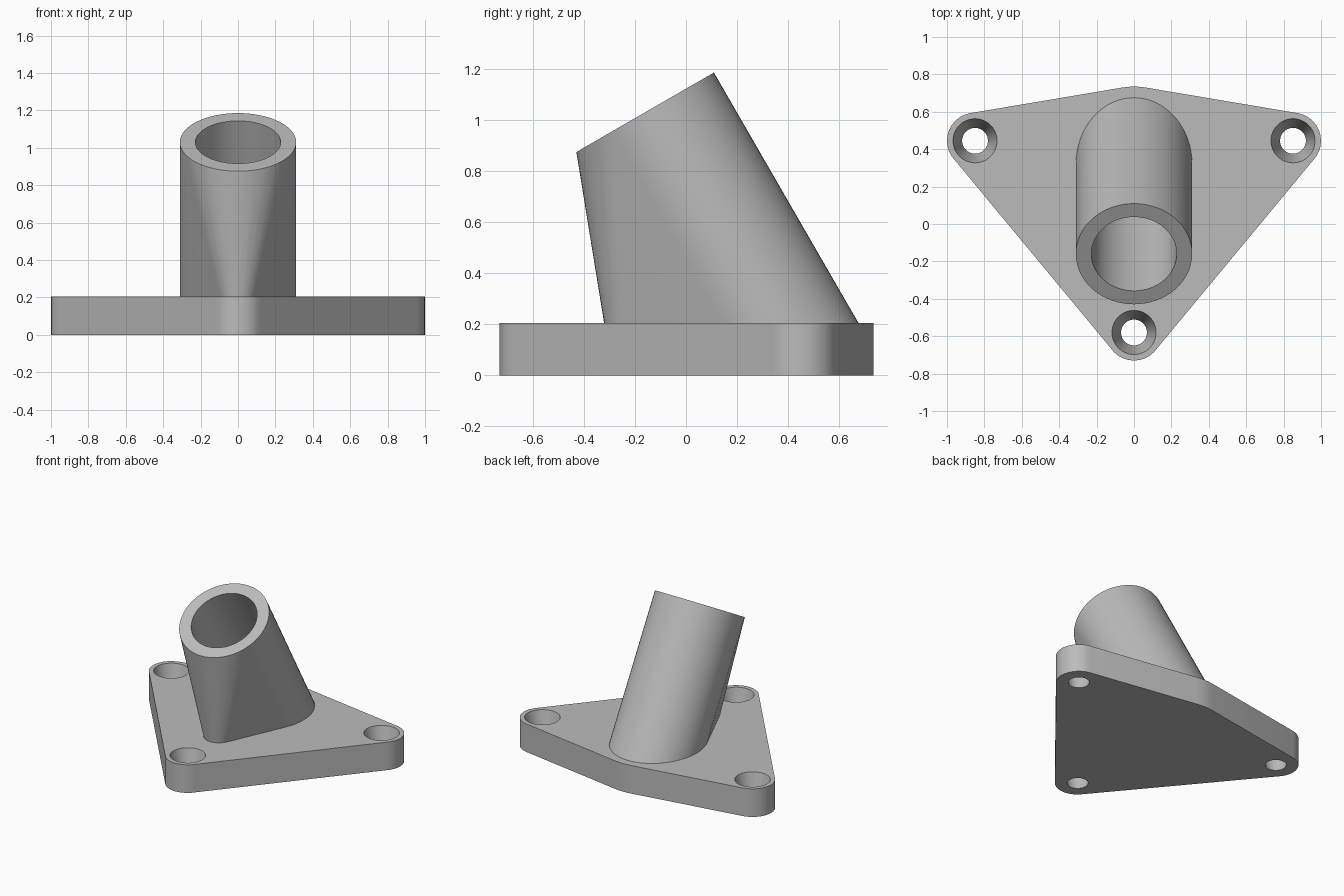
import bpy, bmesh
from math import sin, cos, pi, radians
from mathutils import Vector

cube = bpy.data.objects.get("Cube")
if cube:
    bpy.data.objects.remove(cube, do_unlink=True)

PLATE_TOP = 0.205
TILT = radians(30)
DOWN = Vector((0, sin(TILT), -cos(TILT)))      # socket axis, heading to the plate
MOUTH = Vector((0, -0.16, 1.03))               # centre of the socket opening

grey = bpy.data.materials.new("plain grey")
grey.use_nodes = True
colour = (0.5, 0.5, 0.5, 1)
grey.diffuse_color = colour
grey.node_tree.nodes["Principled BSDF"].inputs["Base Color"].default_value = colour


def ring(x, y, z, r, n=48):
    return [Vector((x + r * cos(2 * pi * i / n), y + r * sin(2 * pi * i / n), z))
            for i in range(n)]


def tilted_ring(r, n=64):
    up = Vector((0, cos(TILT), sin(TILT)))
    return [MOUTH + Vector((r * cos(2 * pi * i / n), 0, 0)) + up * r * sin(2 * pi * i / n)
            for i in range(n)]


def slide(points, z):
    """Project points along the socket axis onto a level plane."""
    return [p + DOWN * ((z - p.z) / DOWN.z) for p in points]


def hull(name, points):
    bm = bmesh.new()
    for p in points:
        bm.verts.new(p)
    bmesh.ops.convex_hull(bm, input=bm.verts[:])
    bmesh.ops.dissolve_limit(bm, angle_limit=0.002, verts=bm.verts[:], edges=bm.edges[:])
    bmesh.ops.recalc_face_normals(bm, faces=bm.faces[:])
    mesh = bpy.data.meshes.new(name)
    bm.to_mesh(mesh)
    bm.free()
    obj = bpy.data.objects.new(name, mesh)
    bpy.context.collection.objects.link(obj)
    mesh.materials.append(grey)
    return obj


def activate(obj):
    bpy.ops.object.select_all(action='DESELECT')
    obj.select_set(True)
    bpy.context.view_layer.objects.active = obj


def cut(obj, cutter):
    activate(obj)
    mod = obj.modifiers.new("cut", 'BOOLEAN')
    mod.operation = 'DIFFERENCE'
    mod.solver = 'EXACT'
    mod.object = cutter
    bpy.ops.object.modifier_apply(modifier=mod.name)
    bpy.data.objects.remove(cutter, do_unlink=True)


# Base plate: three rounded lugs plus a wide curve behind the socket
lugs = [(-0.85, 0.445), (0.85, 0.445), (0, -0.58)]
outline = []
for z in (0, PLATE_TOP):
    for x, y in lugs:
        outline += ring(x, y, z, 0.15, 32)
    outline += ring(0, 0.365, z, 0.37, 64)
plate = hull("base_plate", outline)

# Tapered screw holes
for x, y in lugs:
    taper = (0.118 - 0.069) / PLATE_TOP
    over = 0.02
    cut(plate, hull("screw_hole_cutter",
                    ring(x, y, -over, 0.069 - taper * over)
                    + ring(x, y, PLATE_TOP + over, 0.118 + taper * over)))

# Leaning socket, blended forward into a small rounded foot
foot_z = PLATE_TOP - 0.005
mouth = tilted_ring(0.311)
socket = hull("angled_socket", mouth + slide(mouth, foot_z) + ring(0, -0.22, foot_z, 0.1, 32))

# Round bore, stopping at the plate
bore = tilted_ring(0.228)
cut(socket, hull("bore_cutter", [p - DOWN * 0.1 for p in bore] + slide(bore, foot_z - 0.05)))

for obj in (plate, socket):
    activate(obj)
    bpy.ops.object.shade_smooth_by_angle(angle=radians(30))
